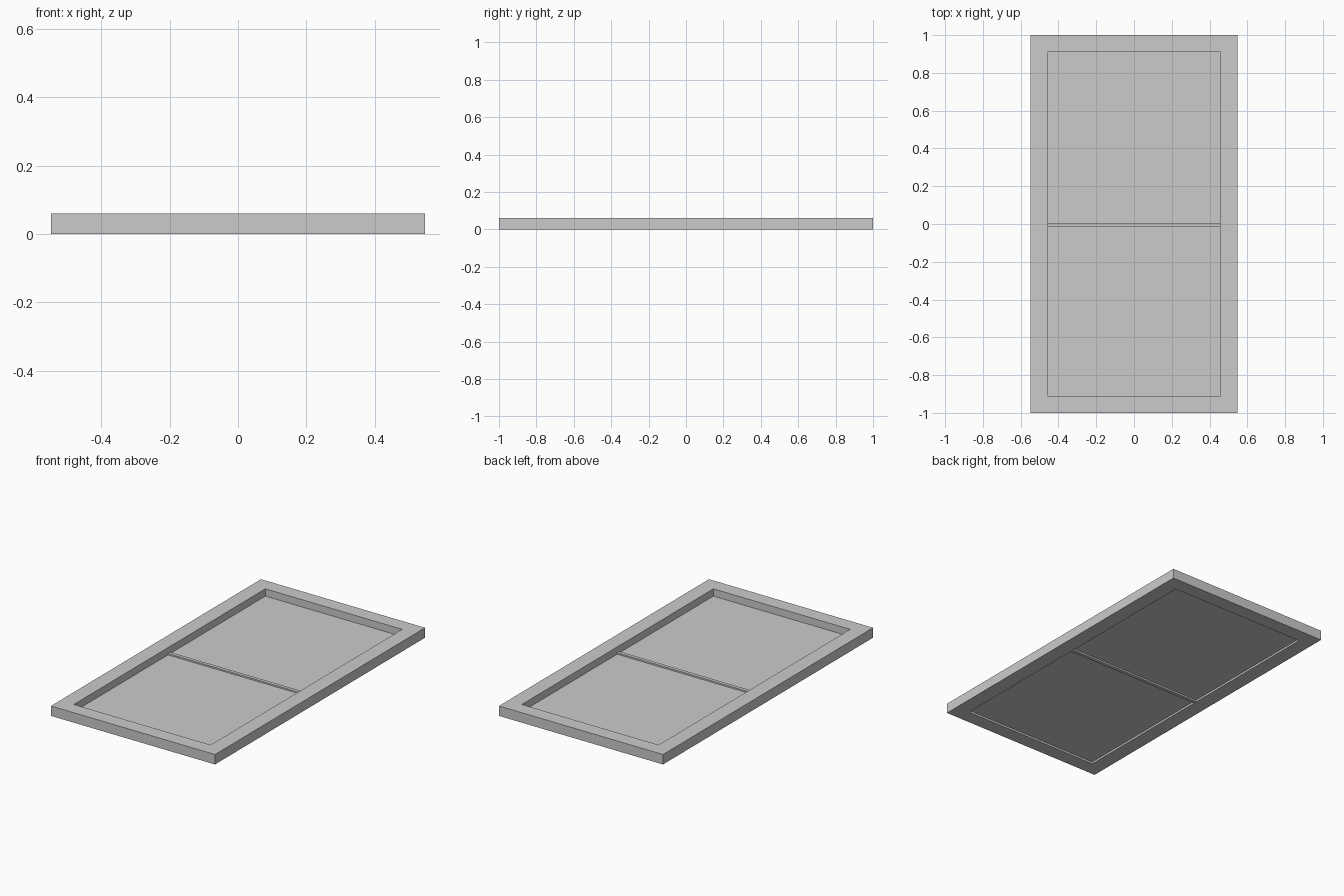
import bpy, bmesh

if "Cube" in bpy.data.objects:
    bpy.data.objects.remove(bpy.data.objects["Cube"])

HX, HY = 0.547, 1.0        # outer half sizes
OX, OY = 0.456, 0.912      # opening half sizes
HEIGHT = 0.06


def finish(name, bm):
    bmesh.ops.recalc_face_normals(bm, faces=bm.faces[:])
    mesh = bpy.data.meshes.new(name)
    bm.to_mesh(mesh)
    bm.free()
    obj = bpy.data.objects.new(name, mesh)
    bpy.context.collection.objects.link(obj)
    return obj


def box(name, lo, hi):
    bm = bmesh.new()
    bmesh.ops.create_cube(bm, size=1.0)
    for v in bm.verts:
        v.co = [(a + b) / 2 + c * (b - a) for a, b, c in zip(lo, hi, v.co)]
    return finish(name, bm)


# Outer frame: one closed rectangular ring
bm = bmesh.new()
loops = []
for x, y, z in ((HX, HY, 0), (HX, HY, HEIGHT), (OX, OY, HEIGHT), (OX, OY, 0)):
    loops.append([bm.verts.new((sx * x, sy * y, z))
                  for sx, sy in ((-1, -1), (1, -1), (1, 1), (-1, 1))])
for i in range(4):
    a, b = loops[i], loops[(i + 1) % 4]
    for j in range(4):
        k = (j + 1) % 4
        bm.faces.new((a[j], a[k], b[k], b[j]))
finish("window_frame", bm)

# Thin pane recessed inside the opening
box("pane", (-OX, -OY, 0.012), (OX, OY, 0.016))

# Slim divider across the middle, standing proud of both pane faces
box("divider_bar", (-OX, -0.016, 0.002), (OX, 0.005, 0.025))
